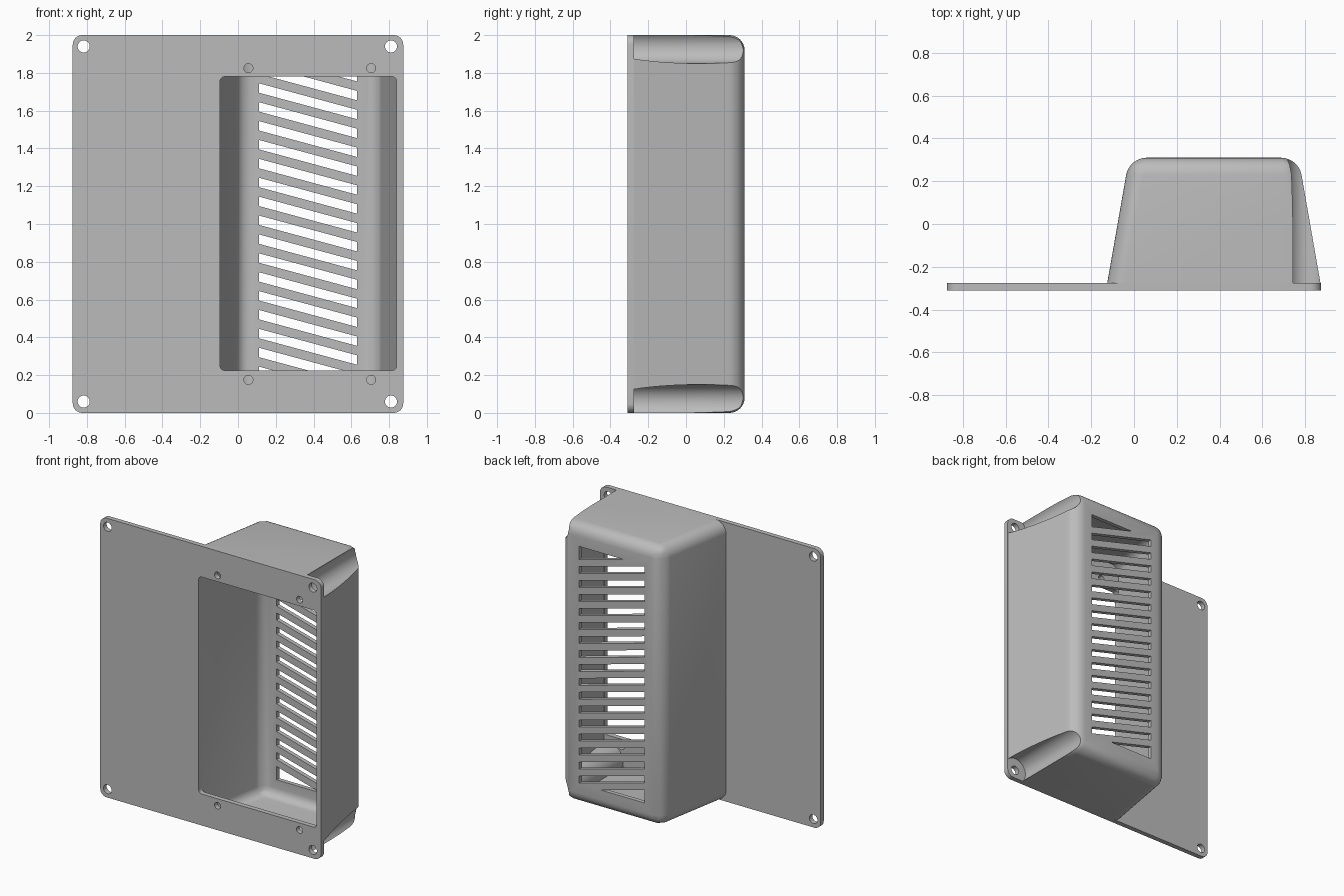
import bpy, bmesh, math

if "Cube" in bpy.data.objects:
    bpy.data.objects.remove(bpy.data.objects["Cube"])

gray = bpy.data.materials.new("light_gray")
gray.diffuse_color = (0.5, 0.5, 0.5, 1)
gray.use_nodes = True
gray.node_tree.nodes["Principled BSDF"].inputs["Base Color"].default_value = gray.diffuse_color


def new_object(name, bm):
    bmesh.ops.recalc_face_normals(bm, faces=bm.faces[:])
    mesh = bpy.data.meshes.new(name)
    bm.to_mesh(mesh)
    bm.free()
    ob = bpy.data.objects.new(name, mesh)
    bpy.context.collection.objects.link(ob)
    mesh.materials.append(gray)
    return ob


def prisms(name, outlines, y0, y1):
    """Extrude several x/z outlines along y into one object."""
    bm = bmesh.new()
    for pts in outlines:
        face = bm.faces.new([bm.verts.new((x, y0, z)) for x, z in pts])
        ext = bmesh.ops.extrude_face_region(bm, geom=[face])
        moved = [g for g in ext["geom"] if isinstance(g, bmesh.types.BMVert)]
        bmesh.ops.translate(bm, verts=moved, vec=(0, y1 - y0, 0))
    return new_object(name, bm)


def circle(cx, cz, r, n=32):
    return [(cx + r * math.cos(2 * math.pi * i / n),
             cz + r * math.sin(2 * math.pi * i / n)) for i in range(n)]


def rounded_rect(x0, x1, z0, z1, r, n=8):
    pts = []
    corners = [(x1 - r, z1 - r), (x0 + r, z1 - r), (x0 + r, z0 + r), (x1 - r, z0 + r)]
    for q, (cx, cz) in enumerate(corners):
        for i in range(n + 1):
            a = math.pi / 2 * (q + i / n)
            pts.append((cx + r * math.cos(a), cz + r * math.sin(a)))
    return pts


def tapered_box(name, inset, y0, y1, radius):
    """Box whose left and right sides lean in towards the back, edges rounded."""
    bm = bmesh.new()
    rings = []
    for y in (y0, y1):
        lean = 0.175 * (y + 0.275) + inset
        xa, xb, za, zb = -0.125 + lean, 0.872 - lean, inset, 2 - inset
        rings.append([bm.verts.new((x, y, z))
                      for x, z in ((xa, za), (xb, za), (xb, zb), (xa, zb))])
    a, b = rings
    bm.faces.new(a)
    bm.faces.new(b)
    for i in range(4):
        j = (i + 1) % 4
        bm.faces.new((a[i], a[j], b[j], b[i]))
    edges = [e for e in bm.edges if any(v in b for v in e.verts)]
    bmesh.ops.bevel(bm, geom=edges, offset=radius, segments=8, profile=0.5,
                    affect='EDGES', clamp_overlap=True)
    return new_object(name, bm)


def subtract(target, cutter):
    mod = target.modifiers.new("cut", 'BOOLEAN')
    mod.operation = 'DIFFERENCE'
    mod.solver = 'EXACT'
    mod.object = cutter
    bpy.context.view_layer.objects.active = target
    bpy.ops.object.modifier_apply(modifier=mod.name)
    bpy.data.objects.remove(cutter)


def smooth(ob):
    bpy.ops.object.select_all(action='DESELECT')
    ob.select_set(True)
    bpy.context.view_layer.objects.active = ob
    bpy.ops.object.shade_smooth_by_angle(angle=math.radians(30))


FRONT, BACK = -0.31, -0.275

# Mounting plate with rounded corners, opening and screw holes
plate = prisms("mounting_plate", [rounded_rect(-0.875, 0.875, 0, 2, 0.05)], FRONT, BACK)
holes = [rounded_rect(-0.095, 0.84, 0.225, 1.78, 0.025)]
holes += [circle(x, z, 0.032) for x in (-0.817, 0.81) for z in (0.06, 1.94)]
holes += [circle(x, z, 0.024) for x in (0.055, 0.705) for z in (0.175, 1.825)]
subtract(plate, prisms("plate_holes", holes, FRONT - 0.1, BACK + 0.1))

# Hood: hollow tapered shell with screw clearance channels at the right corners
screws = [(0.81, 0.06), (0.81, 1.94)]
hood = tapered_box("hood", 0, BACK - 0.005, 0.31, 0.08)
subtract(hood, prisms("screw_channels", [circle(x, z, 0.09, 48) for x, z in screws], -0.4, 0.5))
cavity = tapered_box("cavity", 0.03, BACK - 0.05, 0.28, 0.06)
subtract(cavity, prisms("channel_walls", [circle(x, z, 0.12, 48) for x, z in screws], -0.5, 0.5))
subtract(hood, cavity)

# Slanted vent slots across the back, with a triangle at each end
XA, XB, XM, SLOPE, HALF = 0.11, 0.63, 0.37, 0.27, 0.025


def slant(x, mid):
    return mid - SLOPE * (x - XM)


slots = []
for k in range(16):
    mid = 1.75 - 0.1 * k
    slots.append([(XA, slant(XA, mid - HALF)), (XB, slant(XB, mid - HALF)),
                  (XB, slant(XB, mid + HALF)), (XA, slant(XA, mid + HALF))])
tip = XM - HALF / SLOPE
triangle = [(XB, 1.85), (tip, 1.85), (XB, slant(XB, 1.825))]
slots += [triangle, [(2 * XM - x, 2 - z) for x, z in triangle]]
subtract(hood, prisms("vent_slots", slots, 0.2, 0.4))

for part in (plate, hood):
    smooth(part)
